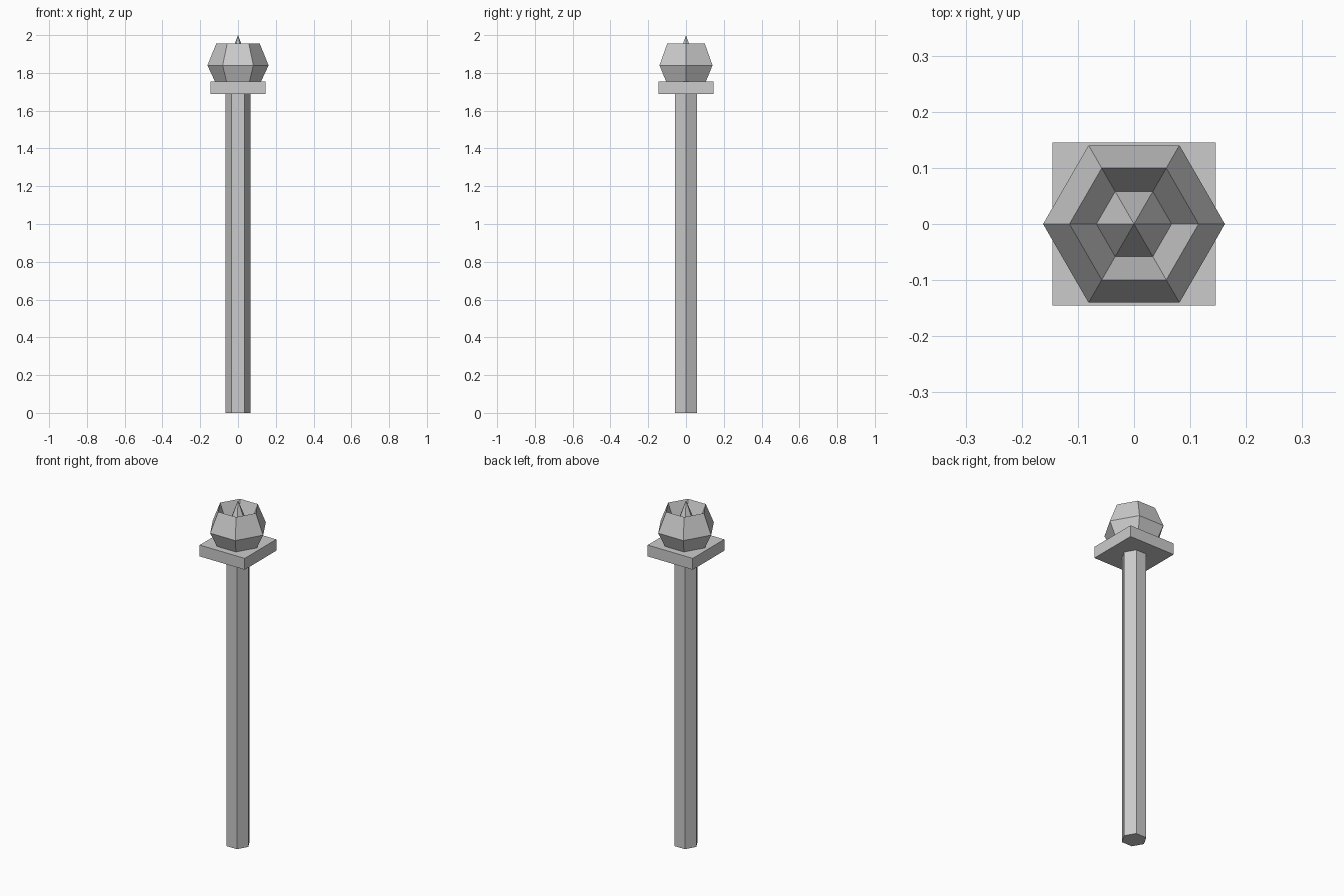
import bpy, bmesh, math

if "Cube" in bpy.data.objects:
    bpy.data.objects.remove(bpy.data.objects["Cube"])


def lathe(name, profile, sides=6, cap_bottom=True, cap_top=True):
    """Stack flat-faced polygon rings; a zero radius makes a point."""
    bm = bmesh.new()
    rings = []
    for r, z in profile:
        if r == 0:
            rings.append([bm.verts.new((0, 0, z))] * sides)
        else:
            rings.append([bm.verts.new((r * math.cos(a), r * math.sin(a), z))
                          for a in (2 * math.pi * i / sides for i in range(sides))])
    for lo, hi in zip(rings, rings[1:]):
        for i in range(sides):
            j = (i + 1) % sides
            quad = [lo[i], lo[j], hi[j], hi[i]]
            bm.faces.new(list(dict.fromkeys(quad)))
    if cap_bottom and profile[0][0] > 0:
        bm.faces.new(rings[0][::-1])
    if cap_top and profile[-1][0] > 0:
        bm.faces.new(rings[-1])
    bmesh.ops.recalc_face_normals(bm, faces=bm.faces)
    mesh = bpy.data.meshes.new(name)
    bm.to_mesh(mesh)
    bm.free()
    obj = bpy.data.objects.new(name, mesh)
    bpy.context.collection.objects.link(obj)
    return obj


# Hexagonal post
lathe("post", [(0.067, 0), (0.067, 1.69)])

# Square collar plate
bpy.ops.mesh.primitive_cube_add(size=1, location=(0, 0, 1.7225))
plate = bpy.context.object
plate.name = "collar_plate"
plate.scale = (0.29, 0.29, 0.066)

# Faceted cup with a hollow top and a central spike
lathe("cup_and_spike", [(0.122, 1.755), (0.162, 1.84), (0.115, 1.955),
                        (0.067, 1.83), (0, 2.0)])
